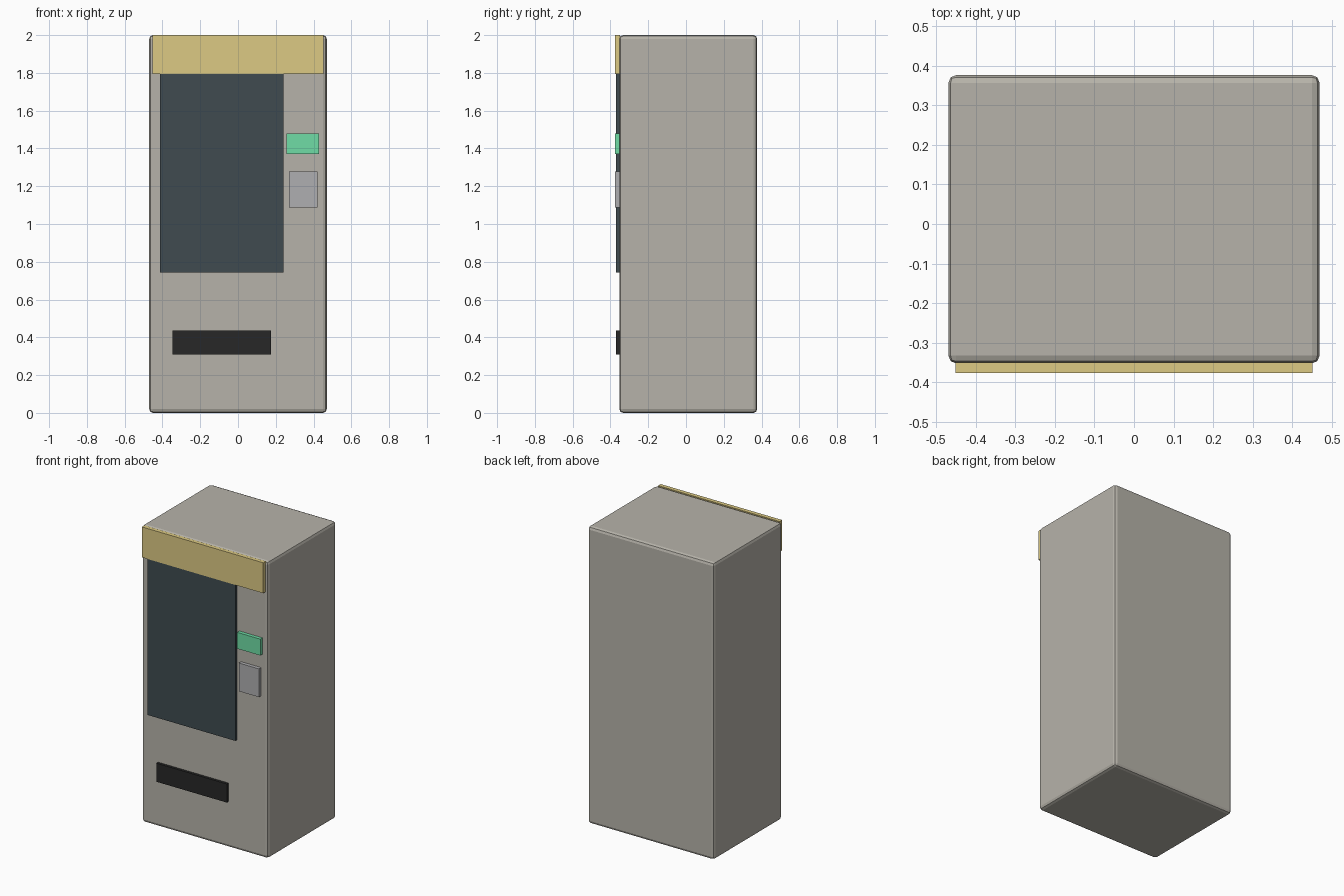
import bpy

if "Cube" in bpy.data.objects:
    bpy.data.objects.remove(bpy.data.objects["Cube"])


def box(name, x, y, z, color=None, bevel=0.0, segments=1):
    """Box from (min, max) ranges on each axis, with optional bevelled edges."""
    bpy.ops.mesh.primitive_cube_add(size=1)
    ob = bpy.context.object
    ob.name = name
    ob.location = [(a + b) / 2 for a, b in (x, y, z)]
    ob.scale = [b - a for a, b in (x, y, z)]
    bpy.ops.object.transform_apply(location=False, rotation=False, scale=True)
    if color:
        mat = bpy.data.materials.new(name)
        mat.diffuse_color = (*color, 1)
        mat.use_nodes = True
        mat.node_tree.nodes["Principled BSDF"].inputs["Base Color"].default_value = mat.diffuse_color
        ob.data.materials.append(mat)
    if bevel:
        mod = ob.modifiers.new("bevel", 'BEVEL')
        mod.width = bevel
        mod.segments = segments
    return ob


BACK = -0.35    # panels sink slightly into the cabinet front
THIN, THICK = -0.371, -0.377

# Cabinet with rounded edges
box("cabinet", (-0.47, 0.47), (-0.353, 0.377), (0, 2), (0.47, 0.45, 0.40), 0.02, 2)

# Header sign panel across the top
box("header_panel", (-0.452, 0.452), (THICK, BACK), (1.795, 2.0), (0.72, 0.59, 0.23))

# Display window and dispensing slot
box("display_window", (-0.413, 0.24), (THIN, BACK), (0.742, 1.797), (0.05, 0.07, 0.08))
box("dispensing_slot", (-0.348, 0.176), (THIN, BACK), (0.31, 0.435), (0.02, 0.02, 0.02))

# Controls on the right: screen and keypad
box("control_screen", (0.258, 0.43), (THICK, BACK), (1.37, 1.48), (0.16, 0.72, 0.38))
box("keypad", (0.27, 0.42), (THICK, BACK), (1.087, 1.277), (0.43, 0.43, 0.44))
